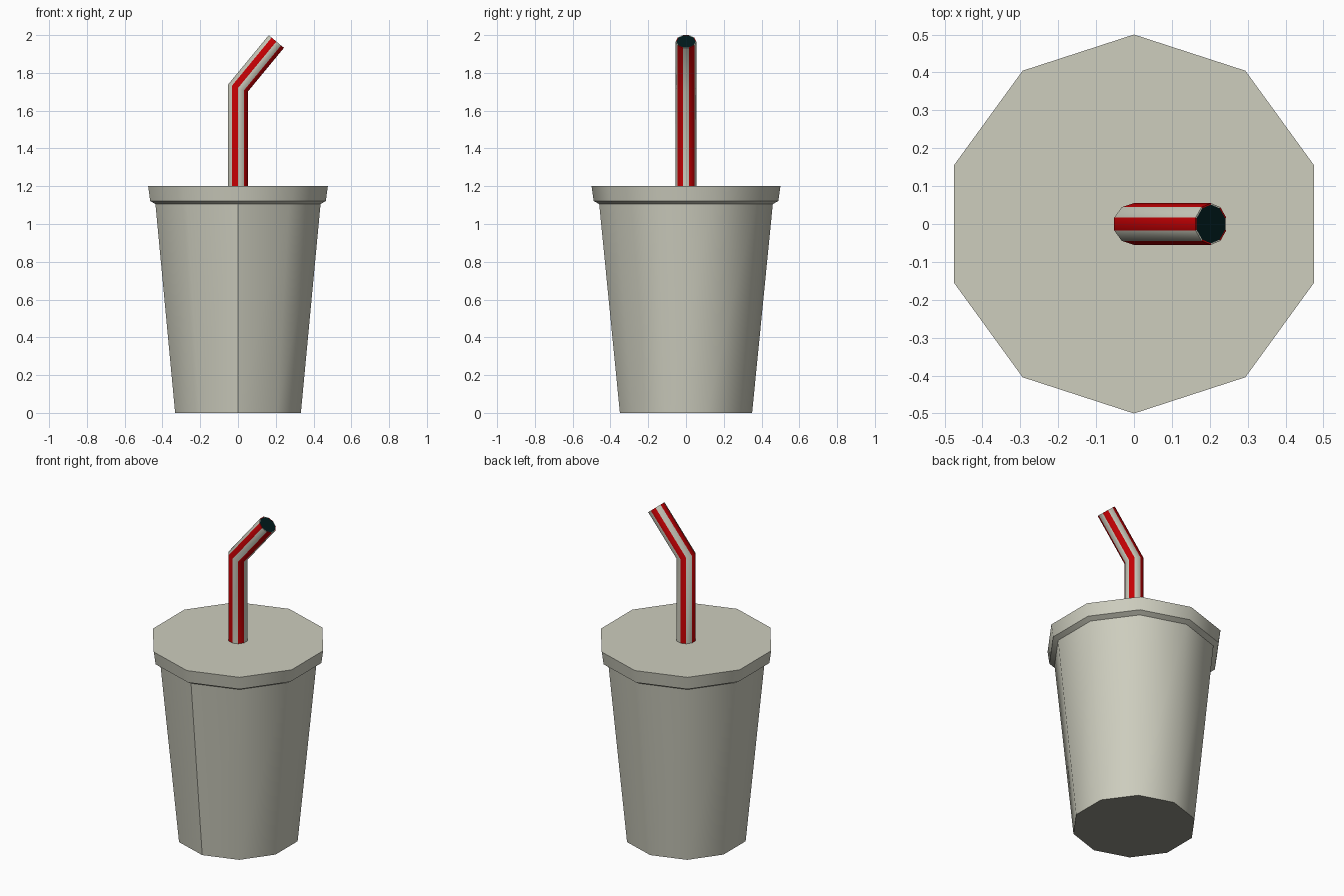
import bpy
import bmesh
import math
from mathutils import Vector, Matrix

SIDES = 10

if "Cube" in bpy.data.objects:
    bpy.data.objects.remove(bpy.data.objects["Cube"])


def material(name, rgb):
    mat = bpy.data.materials.new(name)
    mat.use_nodes = True
    color = (*rgb, 1)
    mat.diffuse_color = color
    mat.node_tree.nodes["Principled BSDF"].inputs["Base Color"].default_value = color
    return mat


paper = material("warm grey paper", (0.61, 0.61, 0.515))
shade = material("dark grey base", (0.28, 0.28, 0.235))
red = material("red stripe", (0.57, 0.0, 0.001))
dark = material("dark opening", (0.0, 0.01, 0.011))


def add_ring(bm, radius, centre, tilt=0.0, stretch=1.0):
    """Ten-sided ring with a corner at the front, tilted about y."""
    turn = Matrix.Rotation(tilt, 3, 'Y')
    ring = []
    for i in range(SIDES):
        a = -math.pi / 2 + math.tau * i / SIDES
        p = Vector((radius * stretch * math.cos(a), radius * math.sin(a), 0))
        ring.append(bm.verts.new(turn @ p + Vector(centre)))
    return ring


def bridge(bm, lower, upper, striped=False):
    for i in range(SIDES):
        j = (i + 1) % SIDES
        face = bm.faces.new((lower[i], lower[j], upper[j], upper[i]))
        face.material_index = i % 2 if striped else 0


def finish(bm, name, mats):
    mesh = bpy.data.meshes.new(name)
    bm.to_mesh(mesh)
    bm.free()
    for mat in mats:
        mesh.materials.append(mat)
    obj = bpy.data.objects.new(name, mesh)
    bpy.context.collection.objects.link(obj)
    bpy.ops.object.select_all(action='DESELECT')
    obj.select_set(True)
    bpy.context.view_layer.objects.active = obj
    bpy.ops.object.shade_smooth_by_angle(angle=math.radians(42))


# Tapered cup with a darker base and an open seam down the front corner
bm = bmesh.new()
base = add_ring(bm, 0.35, (0, 0, 0))
brim = add_ring(bm, 0.461, (0, 0, 1.12))
bridge(bm, base, brim)
bm.faces.new(base[::-1]).material_index = 1
seam = bm.edges.get((base[0], brim[0]))
bmesh.ops.split_edges(bm, edges=[seam])
finish(bm, "cup", [paper, shade])

# Lid with a bevelled lower lip
bm = bmesh.new()
rings = [add_ring(bm, r, (0, 0, z))
         for r, z in ((0.459, 1.105), (0.489, 1.122), (0.5, 1.2))]
for lower, upper in zip(rings, rings[1:]):
    bridge(bm, lower, upper)
bm.faces.new(rings[-1])
finish(bm, "lid", [paper])

# Bent striped straw, mitred at the bend, with a thin rim round a dark opening
bend = Vector((0, 0, 1.72))
tip = Vector((0.203, 0, 1.966))
lean = math.atan2(tip.x - bend.x, tip.z - bend.z)
bm = bmesh.new()
foot = add_ring(bm, 0.055, (0, 0, 1.195))
elbow = add_ring(bm, 0.055, bend, lean / 2, 1 / math.cos(lean / 2))
mouth = add_ring(bm, 0.055, tip, lean)
opening = add_ring(bm, 0.051, tip, lean)
for lower, upper in ((foot, elbow), (elbow, mouth), (mouth, opening)):
    bridge(bm, lower, upper, striped=True)
bm.faces.new(opening).material_index = 2
finish(bm, "straw", [paper, red, dark])
